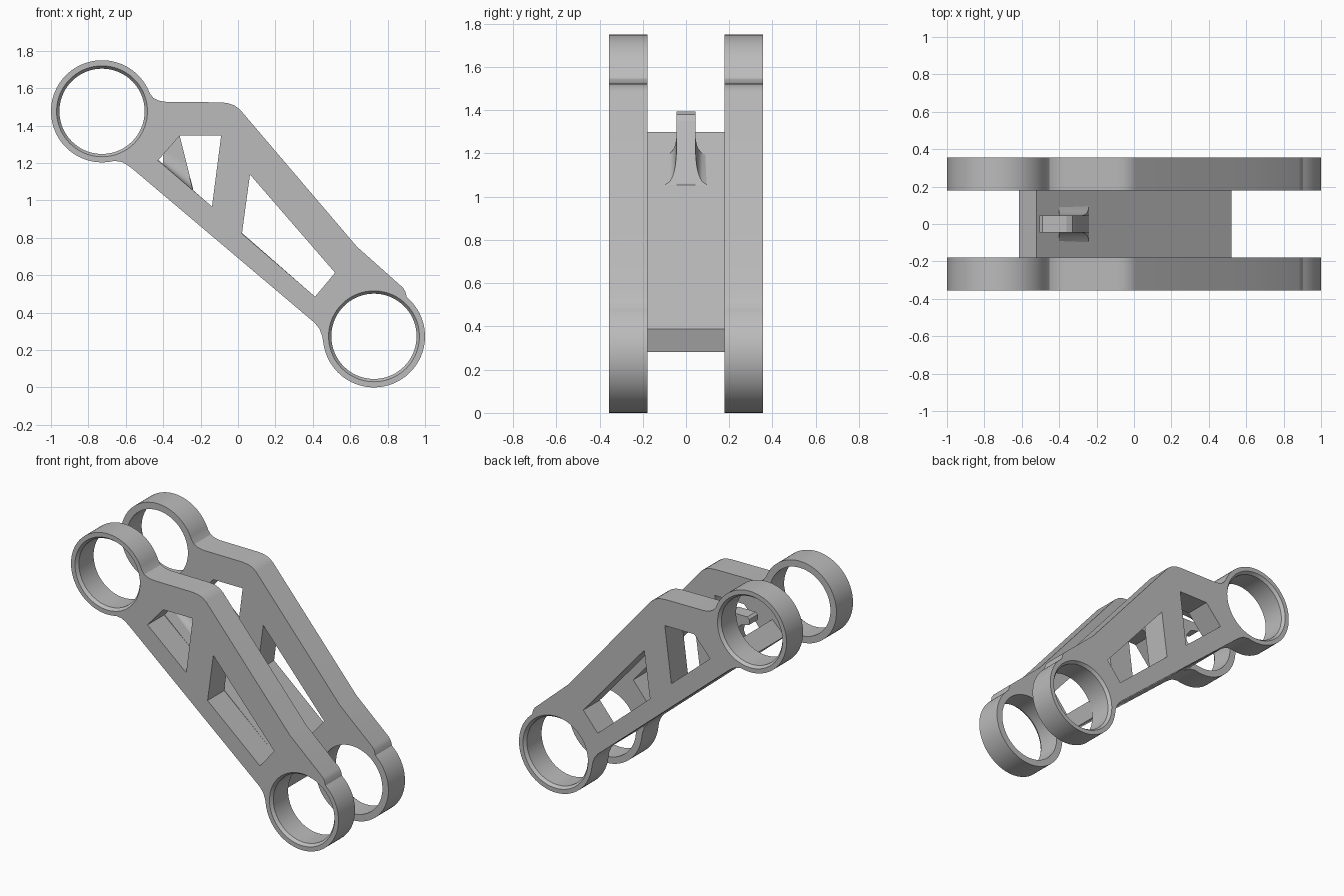
import bpy, bmesh, math

if "Cube" in bpy.data.objects:
    bpy.data.objects.remove(bpy.data.objects["Cube"], do_unlink=True)

metal = bpy.data.materials.new("plain_grey")
metal.use_nodes = True
GREY = (0.5, 0.5, 0.5, 1)
metal.diffuse_color = GREY
metal.node_tree.nodes["Principled BSDF"].inputs["Base Color"].default_value = GREY

UPPER, LOWER = (-0.727, 1.476), (0.727, 0.273)
RIM, BORE = 0.273, 0.228
INNER, OUTER = 0.178, 0.355


def circle(centre, radius, start, end, steps):
    """Points of an arc in the xz plane, angles in degrees."""
    span = [math.radians(start + (end - start) * i / steps) for i in range(steps + 1)]
    return [(centre[0] + radius * math.cos(a), centre[1] + radius * math.sin(a)) for a in span]


def loft(bm, rings):
    """Skin closed rings of 3D points and cap both ends."""
    loops = [[bm.verts.new(p) for p in ring] for ring in rings]
    n = len(loops[0])
    for a, b in zip(loops, loops[1:]):
        for i in range(n):
            bm.faces.new((a[i], a[(i + 1) % n], b[(i + 1) % n], b[i]))
    bm.faces.new(loops[0])
    bm.faces.new(loops[-1])


def prism(bm, points, y0, y1):
    loft(bm, [[(x, y, z) for x, z in points] for y in (y0, y1)])


def finish(name, bm):
    bmesh.ops.recalc_face_normals(bm, faces=bm.faces)
    mesh = bpy.data.meshes.new(name)
    bm.to_mesh(mesh)
    bm.free()
    mesh.materials.append(metal)
    obj = bpy.data.objects.new(name, mesh)
    bpy.context.collection.objects.link(obj)
    return obj


def activate(obj):
    bpy.ops.object.select_all(action='DESELECT')
    obj.select_set(True)
    bpy.context.view_layer.objects.active = obj


def smooth(obj):
    activate(obj)
    bpy.ops.object.shade_smooth_by_angle(angle=math.radians(25))


# Side plate outline: two ring ends joined by a tapered arm
outline = circle(UPPER, RIM, 21, 284, 56)
outline += [(-0.62, 1.205), (-0.59, 1.188), (-0.56, 1.165),
            (0.41, 0.345), (0.435, 0.314), (0.45, 0.275)]
outline += circle(LOWER, RIM, 188, 410, 48)
outline += [(0.895, 0.512), (0.882, 0.533), (0.636, 0.752),
            (0.01, 1.486), (-0.02, 1.508), (-0.055, 1.52), (-0.096, 1.524),
            (-0.38, 1.526), (-0.42, 1.532), (-0.452, 1.547)]

# Lightening windows through the plates
windows = [
    [(-0.428, 1.213), (-0.139, 0.967), (-0.09, 1.347), (-0.31, 1.347)],
    [(0.021, 0.822), (0.412, 0.485), (0.519, 0.613), (0.064, 1.138)],
]

for name, side in (("front_plate", -1), ("back_plate", 1)):
    bm = bmesh.new()
    prism(bm, outline, side * INNER, side * OUTER)
    plate = finish(name, bm)

    # Cutter: both windows and both bores, chamfered on the outer face
    bm = bmesh.new()
    for points in windows:
        prism(bm, points, side * 0.1, side * 0.45)
    for centre in (UPPER, LOWER):
        rings = []
        for y, r in ((0.1, BORE), (OUTER - 0.02, BORE), (OUTER + 0.02, BORE + 0.03)):
            rings.append([(x, side * y, z) for x, z in circle(centre, r, 0, 360, 72)[:-1]])
        loft(bm, rings)
    cutter = finish(name + "_cutter", bm)
    cutter.hide_render = True

    cut = plate.modifiers.new("openings", 'BOOLEAN')
    cut.operation = 'DIFFERENCE'
    cut.solver = 'EXACT'
    cut.object = cutter
    activate(plate)
    bpy.ops.object.modifier_apply(modifier=cut.name)
    bpy.data.objects.remove(cutter, do_unlink=True)
    smooth(plate)

# Slanted web joining the two plates along their lower edge
bm = bmesh.new()
prism(bm, [(-0.615, 1.212), (0.485, 0.282), (0.521, 0.389), (-0.521, 1.30)], -INNER, INNER)
finish("joining_web", bm)

# Hooked tab standing on the web
bm = bmesh.new()
prism(bm, [(-0.40, 1.18), (-0.24, 1.04), (-0.24, 1.06), (-0.313, 1.35), (-0.33, 1.38),
           (-0.36, 1.394), (-0.49, 1.394), (-0.505, 1.38), (-0.505, 1.345), (-0.44, 1.325),
           (-0.41, 1.29), (-0.40, 1.25)], -0.045, 0.045)
finish("hook_tab", bm)

# Flared foot blending the tab into the web
bm = bmesh.new()
rings = []
for i in range(9):
    s = i / 8
    w = 0.046 + 0.055 * (1 - math.sqrt(1 - (1 - s) ** 2))
    left, right = (-0.40, 1.19 + 0.08 * s), (-0.24 - 0.036 * s, 1.052 + 0.14 * s)
    rings.append([(left[0], -w, left[1]), (right[0], -w, right[1]),
                  (right[0], w, right[1]), (left[0], w, left[1])])
loft(bm, rings)
smooth(finish("hook_foot", bm))
